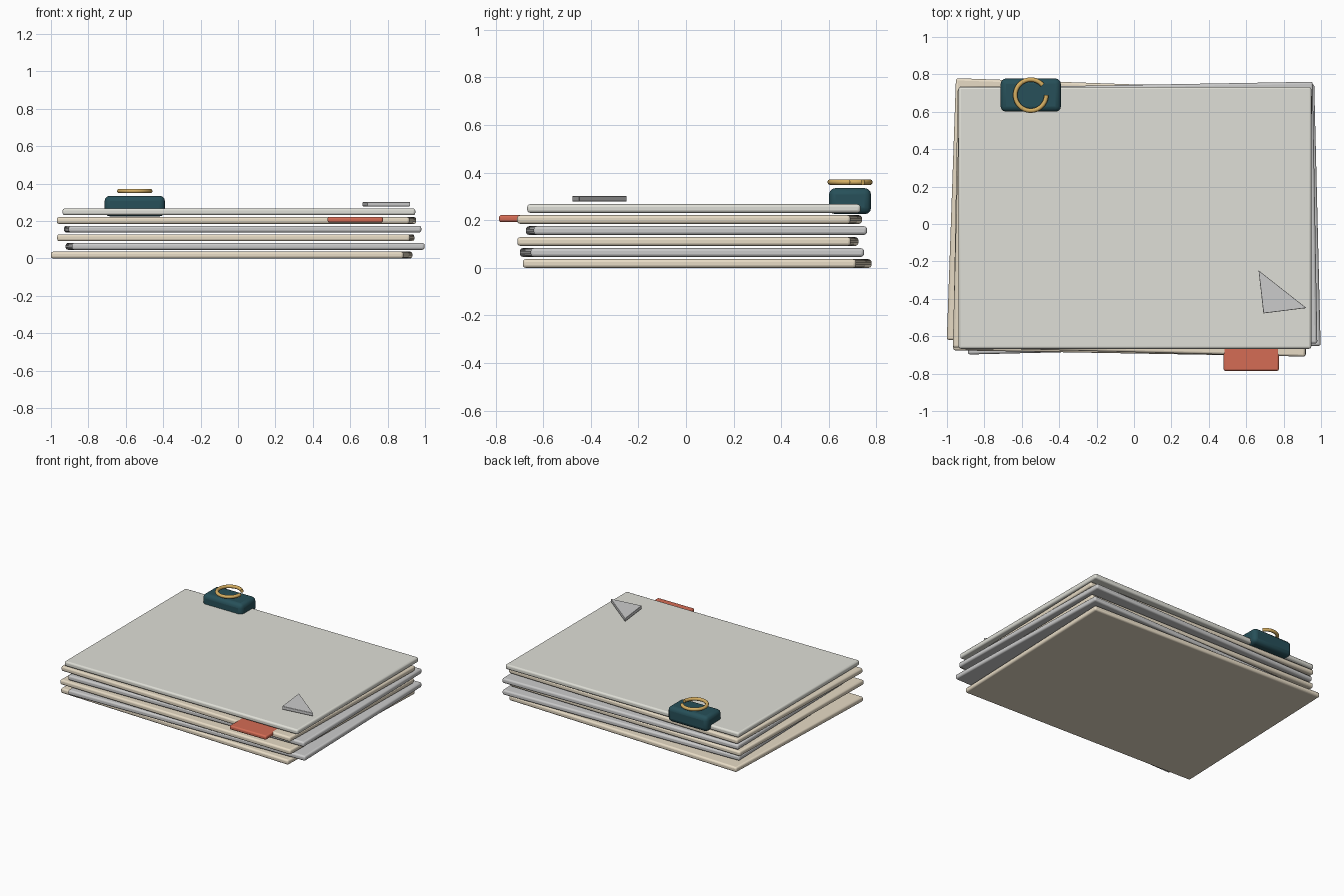
import bpy, bmesh, math

if "Cube" in bpy.data.objects:
    bpy.data.objects.remove(bpy.data.objects["Cube"])


def material(name, rgb):
    m = bpy.data.materials.new(name)
    m.diffuse_color = (*rgb, 1)
    m.use_nodes = True
    m.node_tree.nodes["Principled BSDF"].inputs["Base Color"].default_value = m.diffuse_color
    return m


CREAM = material("cream_paper", (0.80, 0.71, 0.56))
WHITE = material("white_paper", (0.78, 0.78, 0.76))
TOP = material("top_paper", (0.74, 0.74, 0.68))
TEAL = material("clip_teal", (0.02, 0.08, 0.10))
BRASS = material("brass", (0.66, 0.42, 0.12))
RED = material("tab_red", (0.66, 0.15, 0.09))


def finish(ob, mat):
    ob.data.materials.append(mat)
    bpy.ops.object.select_all(action='DESELECT')
    ob.select_set(True)
    bpy.context.view_layer.objects.active = ob
    bpy.ops.object.shade_smooth_by_angle(angle=math.radians(35))


def box(name, loc, size, mat, bevel, rot=0, segments=3):
    bpy.ops.mesh.primitive_cube_add(size=1, location=loc, rotation=(0, 0, math.radians(rot)))
    ob = bpy.context.object
    ob.name = name
    ob.scale = size
    bpy.ops.object.transform_apply(location=False, rotation=False, scale=True)
    b = ob.modifiers.new("bevel", 'BEVEL')
    b.width, b.segments = bevel, segments
    finish(ob, mat)
    return ob


# Loose stack of sheets: x, y, rotation, paper
sheets = [(-0.034, 0.047, -2.0, CREAM), (0.038, 0.025, 1.4, WHITE),
          (-0.012, 0.008, -1.0, CREAM), (0.025, 0.044, 1.0, WHITE),
          (-0.008, 0.015, -1.5, CREAM), (0.005, 0.033, 0.0, TOP)]
for i, (x, y, rot, mat) in enumerate(sheets):
    box(f"sheet_{i + 1}", (x, y, 0.018 + 0.0462 * i), (1.886, 1.40, 0.036), mat, 0.012, rot)

# Index tab sticking out at the front
box("index_tab", (0.627, -0.705, 0.207), (0.296, 0.16, 0.03), RED, 0.01)

# Binder clip body on the back edge
box("clip_body", (-0.552, 0.689, 0.28), (0.322, 0.177, 0.11), TEAL, 0.028)

# Open brass ring above the clip
cu = bpy.data.curves.new("clip_ring", 'CURVE')
cu.dimensions = '3D'
cu.bevel_depth, cu.bevel_resolution, cu.use_fill_caps = 0.012, 3, True
n = 40
sp = cu.splines.new('POLY')
sp.points.add(n)
for i, p in enumerate(sp.points):
    a = math.radians(40 + 320 * i / n)
    p.co = (0.083 * math.cos(a), 0.083 * math.sin(a), 0, 1)
ring = bpy.data.objects.new("clip_ring", cu)
ring.location = (-0.552, 0.689, 0.36)
bpy.context.collection.objects.link(ring)
cu.materials.append(BRASS)

# Triangular folded corner lying over the top sheet
bm = bmesh.new()
f = bm.faces.new([bm.verts.new((x, y, 0.278)) for x, y in
                  ((0.666, -0.248), (0.692, -0.478), (0.922, -0.449))])
ext = bmesh.ops.extrude_face_region(bm, geom=[f])
bmesh.ops.translate(bm, vec=(0, 0, 0.024),
                    verts=[v for v in ext["geom"] if isinstance(v, bmesh.types.BMVert)])
bmesh.ops.recalc_face_normals(bm, faces=bm.faces)
me = bpy.data.meshes.new("folded_corner")
bm.to_mesh(me)
bm.free()
corner = bpy.data.objects.new("folded_corner", me)
bpy.context.collection.objects.link(corner)
b = corner.modifiers.new("bevel", 'BEVEL')
b.width, b.segments = 0.003, 2
finish(corner, WHITE)
